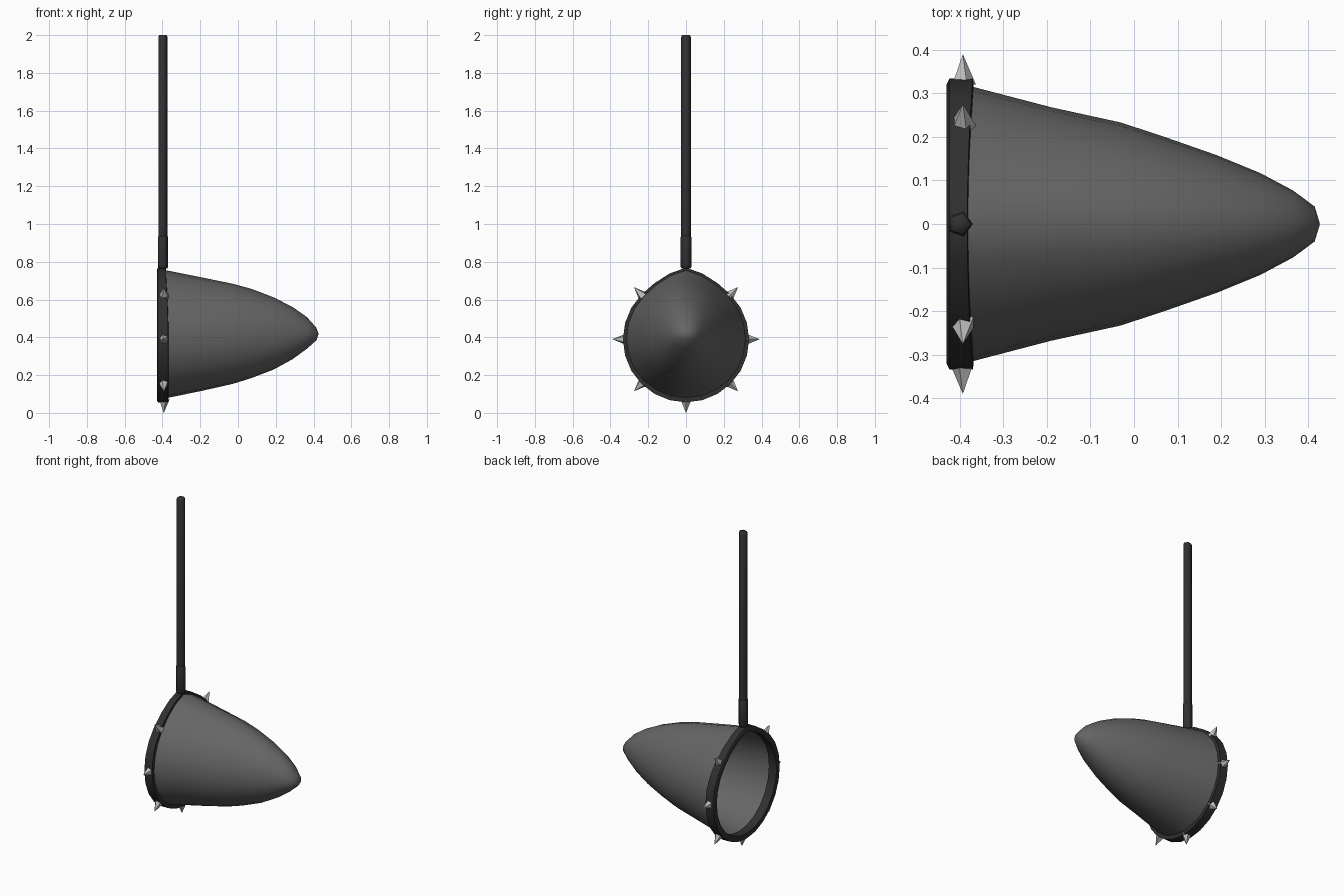
import bpy, bmesh, math
from mathutils import Vector, Matrix

if "Cube" in bpy.data.objects:
    bpy.data.objects.remove(bpy.data.objects["Cube"])

SEG = 24
CX, CZ = -0.40, 0.39          # hoop centre


def material(name, v):
    m = bpy.data.materials.new(name)
    m.diffuse_color = (v, v, v, 1)
    m.use_nodes = True
    m.node_tree.nodes["Principled BSDF"].inputs["Base Color"].default_value = m.diffuse_color
    return m


DARK = material("dark_metal", 0.03)
CLOTH = material("grey_cloth", 0.13)
STEEL = material("light_steel", 0.5)


def finish(name, bm, mat, angle=None):
    bmesh.ops.recalc_face_normals(bm, faces=bm.faces)
    me = bpy.data.meshes.new(name)
    bm.to_mesh(me)
    bm.free()
    me.materials.append(mat)
    if angle:
        me.shade_smooth()
        me.set_sharp_from_angle(angle=math.radians(angle))
    ob = bpy.data.objects.new(name, me)
    bpy.context.collection.objects.link(ob)
    return ob


def bridge(bm, a, b):
    n = len(a)
    for i in range(n):
        bm.faces.new((a[i], a[(i + 1) % n], b[(i + 1) % n], b[i]))


def peak(y, c):
    # raised point at the top of the hoop
    return 0.045 * max(0, 1 - abs(y) / 0.2) if c > 0 else 0


# hoop: a flat band swept round, narrower at its pointed top
bm = bmesh.new()
loops = []
for i in range(SEG):
    a = 2 * math.pi * i / SEG
    s, c = math.sin(a), math.cos(a)
    front = -0.368 - 0.013 * max(0, c) ** 2
    section = [(-0.43, 0.322), (-0.424, 0.334), (front - 0.002, 0.334),
               (front, 0.318), (front - 0.004, 0.3), (-0.426, 0.3)]
    loops.append([bm.verts.new((x, r * s, CZ + r * c + peak(r * s, c)))
                  for x, r in section])
for i in range(SEG):
    bridge(bm, loops[i], loops[(i + 1) % SEG])
finish("hoop", bm, DARK, 40)

# net bag: stations of x, half width, top z, bottom z
stations = [(-0.40, 0.320, 0.758, 0.072), (-0.37, 0.315, 0.753, 0.080),
            (-0.19, 0.268, 0.717, 0.117), (-0.03, 0.233, 0.684, 0.153),
            (0.07, 0.200, 0.657, 0.184), (0.19, 0.158, 0.611, 0.230),
            (0.29, 0.117, 0.560, 0.285), (0.365, 0.077, 0.507, 0.340),
            (0.415, 0.040, 0.450, 0.384)]
bm = bmesh.new()
prev = None
for x, w, top, bot in stations:
    t = (x + 0.4) / 0.82
    zc = CZ + 0.026 * t
    ring = []
    for i in range(SEG):
        a = 2 * math.pi * i / SEG
        s, c = math.sin(a), math.cos(a)
        p = peak(w * s, c) * (1 - t)
        h = top - zc - 0.045 * (1 - t) if c > 0 else zc - bot
        ring.append(bm.verts.new((x, w * s, zc + h * c + p)))
    if prev:
        bridge(bm, prev, ring)
    prev = ring
tip = bm.verts.new((0.427, 0, 0.417))
for i in range(SEG):
    bm.faces.new((prev[i], prev[(i + 1) % SEG], tip))
finish("net_bag", bm, CLOTH, 60)


# handle: five-sided pole and thicker socket, with small end chamfers
def pole(name, profile):
    bm = bmesh.new()
    rings = [[bm.verts.new((CX + r * math.cos(2 * math.pi * k / 5),
                            r * math.sin(2 * math.pi * k / 5), z))
              for k in range(5)] for r, z in profile]
    for a, b in zip(rings, rings[1:]):
        bridge(bm, a, b)
    bm.faces.new(rings[0])
    bm.faces.new(rings[-1])
    finish(name, bm, DARK, 75)


pole("handle", [(0.027, 0.92), (0.027, 1.99), (0.022, 2.0)])
pole("handle_socket", [(0.026, 0.765), (0.030, 0.775),
                       (0.030, 0.93), (0.026, 0.938)])

# spikes: seven around the hoop, none where the handle joins
for k in range(1, 8):
    a = k * math.pi / 4
    d = Vector((0, math.sin(a), math.cos(a)))
    bm = bmesh.new()
    bmesh.ops.create_cone(bm, cap_ends=True, segments=5, radius1=0.03,
                          radius2=0, depth=0.07)
    bmesh.ops.remove_doubles(bm, verts=bm.verts, dist=1e-4)
    rot = d.to_track_quat('Z', 'X').to_matrix().to_4x4()
    pos = Vector((-0.393, 0, CZ)) + d * 0.355
    bmesh.ops.transform(bm, matrix=Matrix.Translation(pos) @ rot, verts=bm.verts)
    finish(f"spike_{k}", bm, STEEL)
